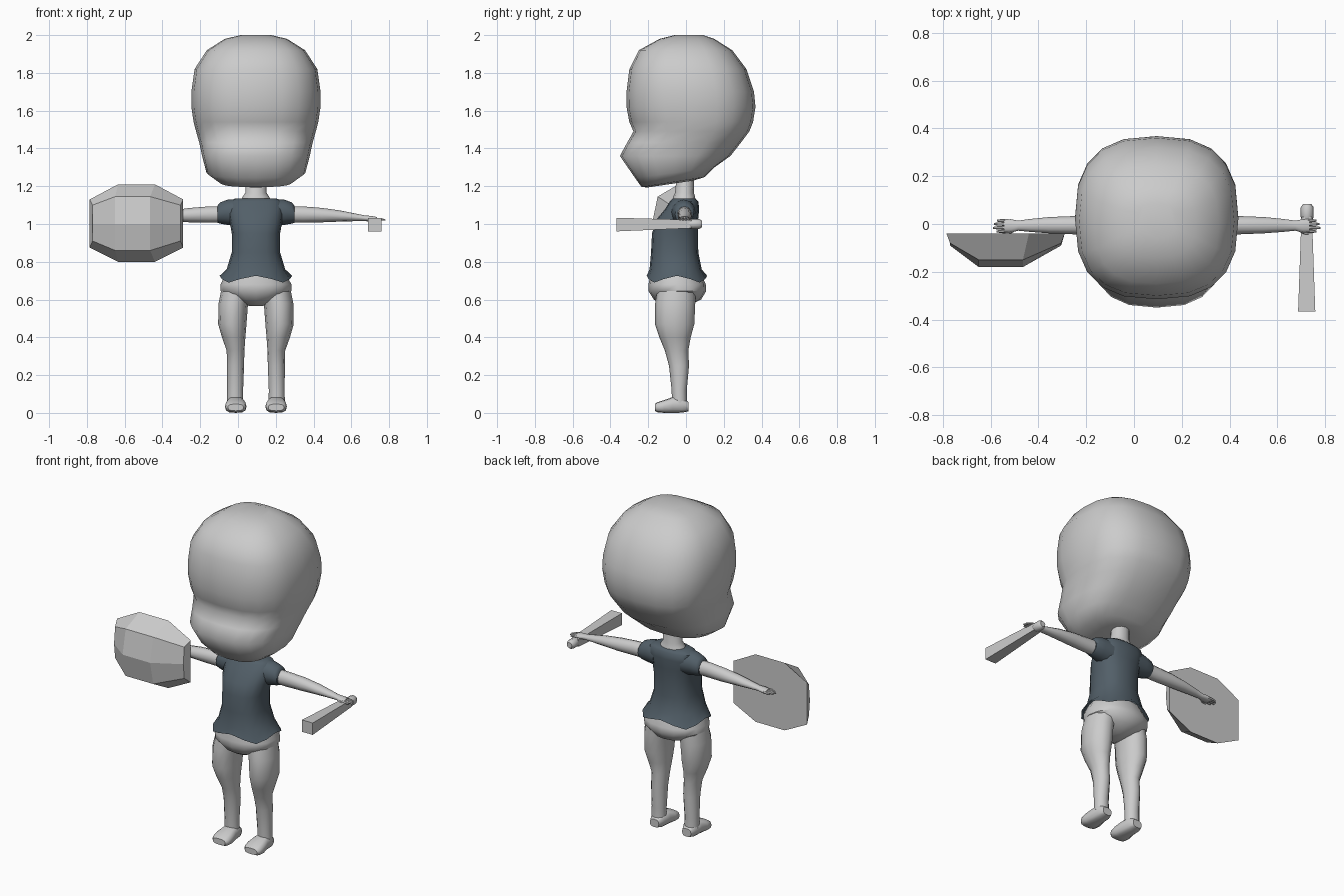
import bpy, bmesh, math
from mathutils import Vector

CX = 0.095  # body centre line


def material(name, rgb):
    m = bpy.data.materials.new(name)
    m.diffuse_color = (*rgb, 1)
    return m


GREY = material("light grey", (0.6, 0.6, 0.6))
SLATE = material("dark slate", (0.085, 0.115, 0.14))


def finish(bm, name, mat, angle=50):
    bmesh.ops.recalc_face_normals(bm, faces=bm.faces)
    me = bpy.data.meshes.new(name)
    bm.to_mesh(me)
    bm.free()
    me.materials.append(mat)
    if angle:
        me.shade_smooth()
        me.set_sharp_from_angle(angle=math.radians(angle))
    ob = bpy.data.objects.new(name, me)
    bpy.context.collection.objects.link(ob)
    return ob


def loft(name, rings, mat, n=14, axis="Z", e=2.0, caps=(True, True), angle=50, tilts=None, wave=0):
    """Skin over rings of (position, u centre, v centre, u radius, v radius)."""
    bm = bmesh.new()
    loops = []
    for i, (p, cu, cv, ru, rv) in enumerate(rings):
        loop = []
        for k in range(n):
            a = 2 * math.pi * k / n
            c, s = math.cos(a), math.sin(a)
            u = cu + ru * math.copysign(abs(c) ** (2 / e), c)
            v = cv + rv * math.copysign(abs(s) ** (2 / e), s)
            q = p + (tilts[i] * (v - cv) if tilts else 0)
            if wave and i == 0:
                q += wave * math.cos(4 * a)
            co = {"X": (q, u, v), "Y": (u, q, v), "Z": (u, v, q)}[axis]
            loop.append(bm.verts.new(co))
        loops.append(loop)
    for a, b in zip(loops, loops[1:]):
        for k in range(n):
            j = (k + 1) % n
            bm.faces.new((a[k], a[j], b[j], b[k]))
    if caps[0]:
        bm.faces.new(loops[0])
    if caps[1]:
        bm.faces.new(loops[-1])
    return finish(bm, name, mat, angle)


# Head: (height, front y, back y, half width, tilt), from chin to crown
head = [(1.212, -0.20, 0.04, 0.10, 0.15), (1.222, -0.235, 0.10, 0.19, 0.16),
        (1.272, -0.27, 0.15, 0.262, 0.13), (1.36, -0.35, 0.235, 0.285, 0.0),
        (1.43, -0.312, 0.29, 0.30, 0), (1.49, -0.278, 0.335, 0.317, 0),
        (1.54, -0.30, 0.355, 0.33, 0), (1.62, -0.315, 0.368, 0.342, 0),
        (1.70, -0.315, 0.36, 0.342, 0), (1.82, -0.30, 0.32, 0.325, 0),
        (1.92, -0.25, 0.245, 0.26, 0), (1.98, -0.14, 0.15, 0.165, 0),
        (2.0, -0.06, 0.09, 0.08, 0)]
loft("head", [(z, CX, (f + b) / 2, w, (b - f) / 2) for z, f, b, w, t in head],
     GREY, n=20, e=2.6, tilts=[h[4] for h in head], angle=70)

# Neck, flaring into the shoulders
loft("neck", [(1.10, CX, -0.01, 0.09, 0.065), (1.145, CX, -0.01, 0.07, 0.058),
              (1.165, CX, -0.008, 0.056, 0.05), (1.30, CX, 0.0, 0.05, 0.045)], GREY, n=12)

# Shirt body with a flared, wavy hem
loft("shirt", [(0.708, CX, -0.048, 0.192, 0.16), (0.76, CX, -0.055, 0.155, 0.138),
               (0.85, CX, -0.06, 0.128, 0.125), (0.95, CX, -0.058, 0.128, 0.122),
               (1.02, CX, -0.048, 0.14, 0.112), (1.08, CX, -0.02, 0.15, 0.09),
               (1.12, CX, -0.01, 0.14, 0.075), (1.135, CX, -0.01, 0.11, 0.06)],
     SLATE, n=16, e=2.4, caps=(False, True), wave=0.018)

# Pelvis
loft("pelvis", [(0.565, CX, -0.05, 0.035, 0.06), (0.60, CX, -0.045, 0.12, 0.125),
                (0.645, CX, -0.046, 0.187, 0.153), (0.68, CX, -0.047, 0.188, 0.152),
                (0.75, CX, -0.055, 0.15, 0.13)], GREY, n=16, e=2.2)

for s, side in ((-1, "left"), (1, "right")):
    def X(d):
        return CX + s * d

    # Sleeve and arm, running outwards
    loft(side + "_sleeve", [(X(0.09), -0.015, 1.06, 0.07, 0.073), (X(0.15), -0.012, 1.062, 0.062, 0.067),
                            (X(0.19), -0.01, 1.058, 0.054, 0.056), (X(0.204), -0.01, 1.052, 0.048, 0.045)],
         SLATE, n=12, axis="X")
    loft(side + "_arm", [(X(0.15), -0.008, 1.052, 0.04, 0.043), (X(0.25), -0.008, 1.05, 0.036, 0.043),
                         (X(0.35), -0.005, 1.047, 0.038, 0.038), (X(0.45), -0.005, 1.042, 0.034, 0.029),
                         (X(0.53), -0.006, 1.035, 0.027, 0.02), (X(0.58), -0.007, 1.03, 0.021, 0.015),
                         (X(0.61), -0.008, 1.028, 0.028, 0.015), (X(0.64), -0.008, 1.026, 0.027, 0.011)],
         GREY, n=12, axis="X")
    # Four fingers and a thumb
    for i, (y, tip) in enumerate([(-0.031, 0.67), (-0.016, 0.685), (0.0, 0.682), (0.014, 0.668)]):
        loft(f"{side}_finger_{i + 1}", [(X(0.62), y * 0.9, 1.026, 0.008, 0.008),
                                        (X(tip - 0.02), y, 1.025, 0.007, 0.007),
                                        (X(tip), y, 1.021, 0.004, 0.004)], GREY, n=6, axis="X")
    loft(side + "_thumb", [(X(0.59), -0.02, 1.028, 0.009, 0.009), (X(0.62), -0.037, 1.022, 0.008, 0.008),
                           (X(0.645), -0.042, 1.018, 0.004, 0.005)], GREY, n=6, axis="X")

    # Leg: (height, offset, y, half width, half depth)
    leg = [(0.05, 0.11, -0.034, 0.043, 0.04), (0.12, 0.11, -0.036, 0.042, 0.04),
           (0.25, 0.108, -0.037, 0.045, 0.053), (0.33, 0.108, -0.05, 0.047, 0.062),
           (0.40, 0.118, -0.058, 0.062, 0.083), (0.47, 0.125, -0.06, 0.075, 0.104),
           (0.58, 0.12, -0.057, 0.078, 0.106), (0.67, 0.10, -0.05, 0.08, 0.10)]
    loft(side + "_leg", [(z, X(d), y, w, h) for z, d, y, w, h in leg], GREY, n=12)
    loft(side + "_foot", [(0.014, X(0.108), 0.033, 0.03, 0.024), (-0.02, X(0.108), 0.042, 0.045, 0.041),
                          (-0.07, X(0.107), 0.042, 0.048, 0.042), (-0.115, X(0.107), 0.034, 0.057, 0.034),
                          (-0.15, X(0.107), 0.03, 0.054, 0.027), (-0.165, X(0.107), 0.029, 0.042, 0.018)],
         GREY, n=12, axis="Y", e=2.8)

# Shield: faceted dome made of a small grid, closed by a flat back
bm = bmesh.new()
outer_z, inner_z = (0.875, 0.91, 1.0, 1.10, 1.13), (0.80, 0.86, 1.0, 1.145, 1.21)
outer_y, inner_y = (-0.04, -0.08, -0.09, -0.08, -0.04), (-0.04, -0.15, -0.18, -0.15, -0.04)
cols = []
for edge_x, bulge_x, zs, ys in ((-0.785, -0.77, outer_z, outer_y), (-0.635, -0.65, inner_z, inner_y),
                                (-0.44, -0.465, inner_z, inner_y), (-0.29, -0.305, outer_z, outer_y)):
    cols.append([bm.verts.new((edge_x if i in (0, 4) else bulge_x, ys[i], zs[i])) for i in range(5)])
for a, b in zip(cols, cols[1:]):
    for i in range(4):
        bm.faces.new((a[i], b[i], b[i + 1], a[i + 1]))
# Straight side rims and back plate
for c in (cols[0], cols[3]):
    bm.faces.new(c)
bm.faces.new([c[0] for c in cols] + [c[4] for c in reversed(cols)])
finish(bm, "shield", GREY, angle=0)

# Club: square tapered bar with a small rounded pommel
bm = bmesh.new()
ends = []
for y, z, r in ((-0.367, 0.997, 0.036), (0.03, 1.0, 0.022)):
    ends.append([bm.verts.new((0.723 + i * r, y, z + k * r)) for i, k in ((-1, -1), (1, -1), (1, 1), (-1, 1))])
for i in range(4):
    j = (i + 1) % 4
    bm.faces.new((ends[0][i], ends[0][j], ends[1][j], ends[1][i]))
bm.faces.new(ends[0])
bm.faces.new(ends[1])
finish(bm, "club", GREY, angle=0)
loft("club_pommel", [(0.01, 0.725, 1.0, 0.02, 0.02), (0.03, 0.725, 1.0, 0.027, 0.027),
                     (0.07, 0.725, 1.0, 0.027, 0.027), (0.084, 0.725, 1.0, 0.017, 0.017)],
     GREY, n=8, axis="Y")
